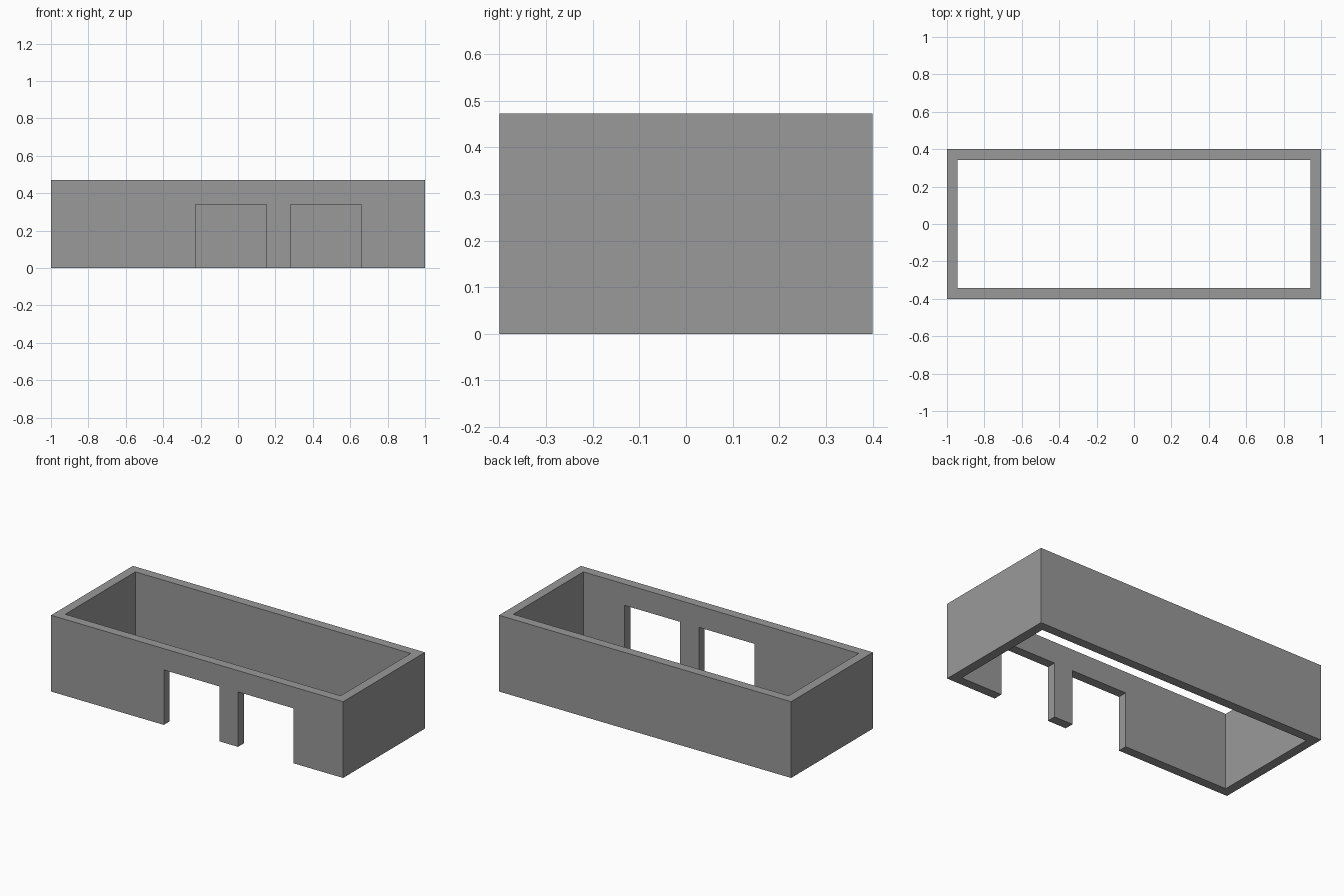
import bpy

cube = bpy.data.objects.get("Cube")
if cube:
    bpy.data.objects.remove(cube, do_unlink=True)

LENGTH, DEPTH, HEIGHT, WALL = 2.0, 0.8, 0.472, 0.057
DOOR_WIDTH, DOOR_HEIGHT = 0.38, 0.34

grey = bpy.data.materials.new("wall grey")
grey.use_nodes = True
color = (0.32, 0.32, 0.32, 1)
grey.diffuse_color = color
grey.node_tree.nodes["Principled BSDF"].inputs["Base Color"].default_value = color


def box(name, center, size):
    bpy.ops.mesh.primitive_cube_add(size=1, location=center)
    obj = bpy.context.object
    obj.name = name
    obj.scale = size
    bpy.ops.object.transform_apply(location=True, rotation=False, scale=True)
    obj.data.materials.append(grey)
    return obj


def cut(target, cutter):
    mod = target.modifiers.new(cutter.name, 'BOOLEAN')
    mod.operation = 'DIFFERENCE'
    mod.solver = 'EXACT'
    mod.object = cutter
    bpy.context.view_layer.objects.active = target
    bpy.ops.object.modifier_apply(modifier=mod.name)
    bpy.data.objects.remove(cutter, do_unlink=True)


# Four outer walls, open at the top and bottom
walls = box("walls", (0, 0, HEIGHT / 2), (LENGTH, DEPTH, HEIGHT))
cut(walls, box("room_space", (0, 0, HEIGHT / 2),
               (LENGTH - 2 * WALL, DEPTH - 2 * WALL, HEIGHT * 2)))

# Two doorways through the front wall
for x in (-0.038, 0.47):
    cut(walls, box("doorway", (x, -DEPTH / 2, 0),
                   (DOOR_WIDTH, WALL * 4, DOOR_HEIGHT * 2)))
